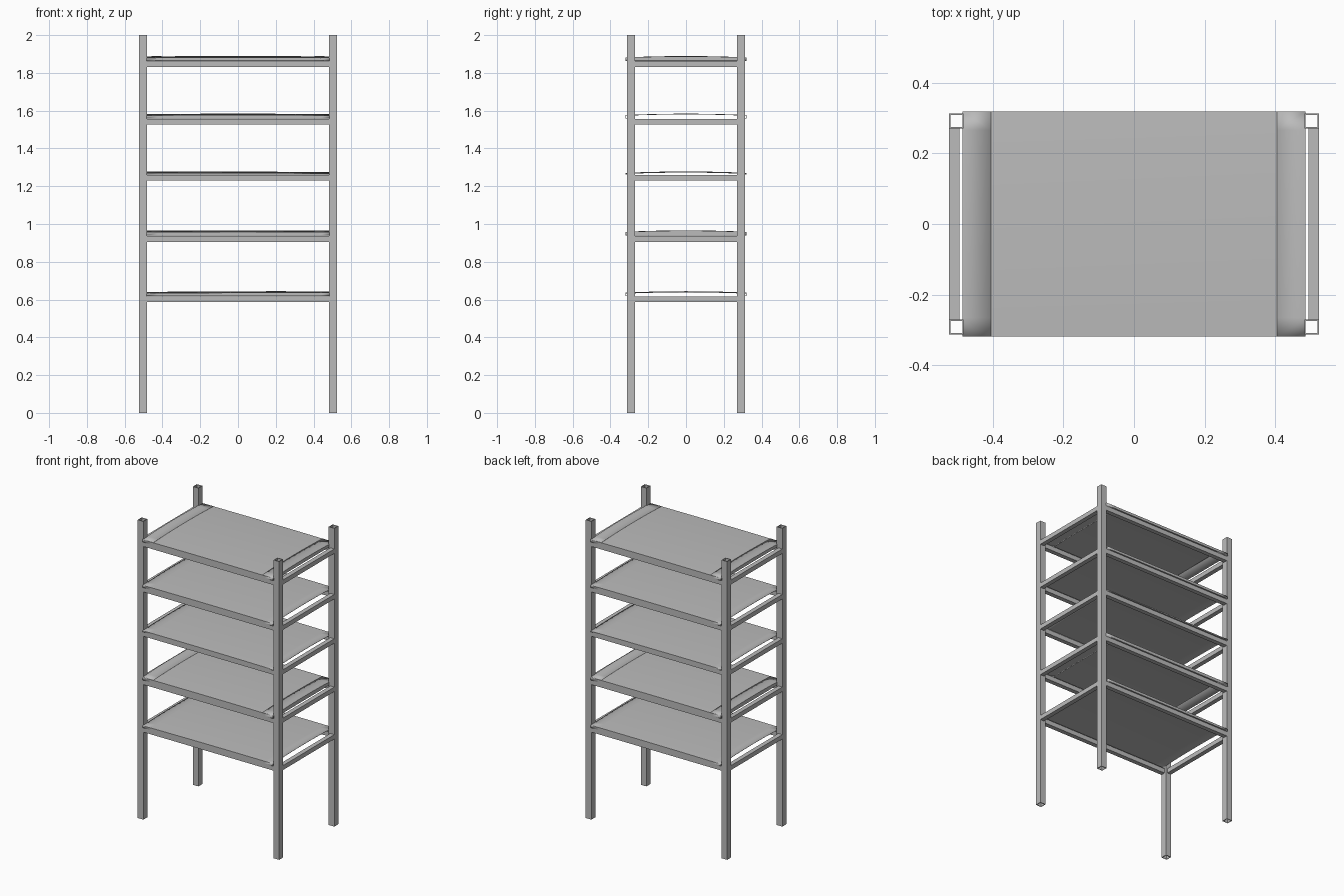
import bpy
import bmesh
from mathutils import Vector

cube = bpy.data.objects.get("Cube")
if cube:
    bpy.data.objects.remove(cube)

# One painted steel colour
steel = bpy.data.materials.new("grey_steel")
steel.use_nodes = True
GREY = (0.5, 0.5, 0.5, 1)
steel.diffuse_color = GREY
steel.node_tree.nodes["Principled BSDF"].inputs["Base Color"].default_value = GREY

HX, HY = 0.525, 0.313     # outer half sizes of the frame
POST, RAIL = 0.042, 0.03  # tube widths
WALL = 0.004


def finish(name, bm, smooth=False):
    bmesh.ops.recalc_face_normals(bm, faces=bm.faces)
    mesh = bpy.data.meshes.new(name)
    bm.to_mesh(mesh)
    bm.free()
    obj = bpy.data.objects.new(name, mesh)
    bpy.context.collection.objects.link(obj)
    mesh.materials.append(steel)
    if smooth:
        bpy.ops.object.select_all(action='DESELECT')
        obj.select_set(True)
        bpy.context.view_layer.objects.active = obj
        bpy.ops.object.shade_smooth_by_angle()
    return obj


def tube(name, start, end, size):
    """Open square tube between two points along one axis."""
    start, end = Vector(start), Vector(end)
    axis = (end - start).normalized()
    side = Vector((0, 1, 0)) if abs(axis.x) > 0.5 else Vector((1, 0, 0))
    up = axis.cross(side)
    bm = bmesh.new()
    rings = []
    for centre in (start, end):
        for half in (size / 2, size / 2 - WALL):
            rings.append([bm.verts.new(centre + side * a * half + up * b * half)
                          for a, b in ((-1, -1), (1, -1), (1, 1), (-1, 1))])
    low_out, low_in, high_out, high_in = rings
    for a, b in ((low_out, high_out), (high_out, high_in),
                 (high_in, low_in), (low_in, low_out)):
        for i in range(4):
            j = (i + 1) % 4
            bm.faces.new((a[i], a[j], b[j], b[i]))
    return finish(name, bm)


def sheet(name, rows):
    """Thin bent sheet through a grid of points."""
    bm = bmesh.new()
    grid = [[bm.verts.new(p) for p in row] for row in rows]
    for r, s in zip(grid, grid[1:]):
        for i in range(len(r) - 1):
            bm.faces.new((r[i], r[i + 1], s[i + 1], s[i]))
    obj = finish(name, bm, True)
    mod = obj.modifiers.new("thickness", 'SOLIDIFY')
    mod.thickness = 0.002
    mod.offset = 0
    return obj


def steps(a, b, n):
    return [a + (b - a) * i / n for i in range(n + 1)]


# Corner posts
px, py = HX - POST / 2, HY - POST / 2
for sx, side in ((-1, "right"), (1, "left")):
    for sy, end in ((-1, "front"), (1, "back")):
        tube(f"{end}_{side}_post", (sx * px, sy * py, 0), (sx * px, sy * py, 2), POST)

# Shelves: rail underside, total height, hump position, folded ends
SHELVES = [(0.587, 0.057, 0.2, False), (0.906, 0.06, 0.0, True),
           (1.23, 0.048, -0.2, False), (1.527, 0.057, 0.0, False),
           (1.832, 0.057, 0.0, True)]
SX, SY = 0.484, 0.319     # half sizes of a shelf panel

for n, (base, height, hump, folded) in enumerate(SHELVES, 1):
    # Rails flush with the outside of the posts
    z = base + RAIL / 2
    rx, ry = HX - RAIL / 2, HY - RAIL / 2
    ex, ey = HX - POST, HY - POST
    for s, end in ((-1, "front"), (1, "back")):
        tube(f"shelf_{n}_{end}_rail", (-ex, s * ry, z), (ex, s * ry, z), RAIL)
    for s, side in ((-1, "right"), (1, "left")):
        tube(f"shelf_{n}_{side}_rail", (s * rx, -ey, z), (s * rx, ey, z), RAIL)

    def top(x, y):
        bow = 1 - ((x - hump) / 0.7) ** 2
        return base + height - 0.012 + 0.004 * bow + 0.007 * (1 - (y / SY) ** 2)

    # Slightly crowned panel with hems folded under along front and back
    hem = base + RAIL + 0.003
    rows = []
    for x in steps(-SX, SX, 16):
        row = [(x, y, top(x, y)) for y in steps(-SY, SY, 12)]
        rows.append([(x, -SY + 0.035, hem), (x, -SY, hem)] + row
                    + [(x, SY, hem), (x, SY - 0.035, hem)])
    sheet(f"shelf_{n}_panel", rows)

    # Folded end caps: top strip, drop and return flange
    if folded:
        for s, side in ((-1, "right"), (1, "left")):
            rows = []
            for y in steps(-SY, SY, 12):
                outer, inner = s * (SX + 0.002), s * 0.405
                rows.append([(inner, y, top(inner, y) + 0.001),
                             (outer, y, top(outer, y) + 0.001),
                             (outer, y, hem), (inner, y, hem)])
            sheet(f"shelf_{n}_{side}_end_cap", rows)
